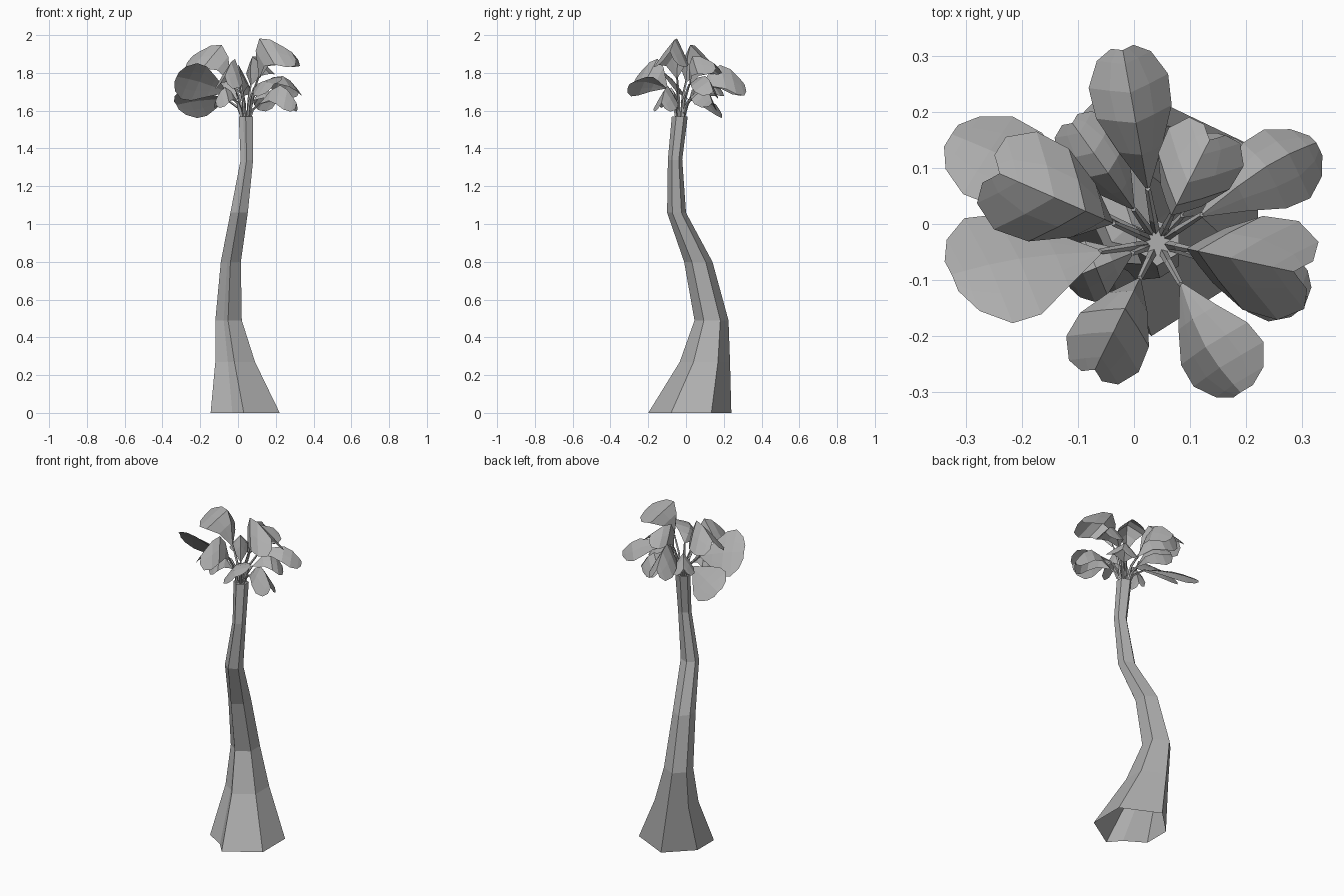
import bpy, bmesh, math
from mathutils import Vector as V

if "Cube" in bpy.data.objects:
    bpy.data.objects.remove(bpy.data.objects["Cube"])

CROWN = V((.042, -.033, 1.55))
grey = bpy.data.materials.new("grey")
grey.diffuse_color = (.43, .43, .43, 1)
grey.use_nodes = True
grey.node_tree.nodes["Principled BSDF"].inputs["Base Color"].default_value = grey.diffuse_color


def make_object(name, bm):
    bmesh.ops.recalc_face_normals(bm, faces=bm.faces)
    me = bpy.data.meshes.new(name)
    bm.to_mesh(me)
    bm.free()
    me.materials.append(grey)
    ob = bpy.data.objects.new(name, me)
    bpy.context.collection.objects.link(ob)


def skin(bm, rows, closed):
    for a, b in zip(rows, rows[1:]):
        n = len(a)
        for i in range(n if closed else n - 1):
            j = (i + 1) % n
            bm.faces.new((a[i], a[j], b[j], b[i]))


# Trunk: one seven-sided section fitted to each ring's centre and size, open underneath
section = [(1, .52), (-.21, 1), (-1, .36), (-1, -.36), (-.37, -.68), (-.04, -1), (1, -.45)]
rings = [  # z, centre x, centre y, half width, half depth
    (0, .038, .02, .183, .22), (.27, -.015, .10, .105, .133),
    (.49, -.05, .135, .07, .09), (.80, -.038, .065, .053, .075),
    (1.06, .006, -.05, .046, .05), (1.34, .047, -.058, .033, .038),
    (1.57, .042, -.033, .038, .042)]
bm = bmesh.new()
rows = [[bm.verts.new((cx + x * w, cy + y * d, z)) for x, y in section]
        for z, cx, cy, w, d in rings]
skin(bm, rows, True)
bm.faces.new(rows[-1])
make_object("trunk", bm)


# Leaf blade: arched along its length, rolled about it, folded down from the midrib
def leaf(name, base, tip, half_width, roll, fold):
    axis = tip - base
    flat = axis.cross(V((0, 0, 1))).normalized()
    rise = flat.cross(axis).normalized()
    a = math.radians(roll)
    up = rise * math.cos(a) + flat * math.sin(a)
    side = flat * math.cos(a) - rise * math.sin(a)
    bm = bmesh.new()
    rows = []
    for t, w in ((0, .05), (.3, .55), (.55, .95), (.75, 1), (.92, .68), (1, .28)):
        mid = base + axis * t + up * fold * 1.35 * math.sin(math.pi * t ** 1.1)
        rows.append([bm.verts.new(mid + side * s * w * half_width
                                  - up * fold * 1.5 * w * abs(s) ** 1.1)
                     for s in (-1, -.5, 0, .5, 1)])
    skin(bm, rows, False)
    make_object(name, bm)


# Stem: thin four-sided tube bending outwards to the blade
def stem(name, end):
    out = V((end.x - CROWN.x, end.y - CROWN.y, 0))
    start = CROWN + out.normalized() * .018
    bend = start + out * .25 + V((0, 0, (end.z - start.z) * .6))
    side = V((-out.y, out.x, 0)).normalized()
    up = side.cross((end - start).normalized())
    bm = bmesh.new()
    rows = [[bm.verts.new(p + d * r) for d in (side, up, -side, -up)]
            for p, r in ((start, .008), (bend, .007), (end, .005))]
    skin(bm, rows, True)
    bm.faces.new(rows[-1])
    make_object(name, bm)


# tip x, y, z, blade start height, half width, roll, fold
leaves = [
    (-.325, .16, 1.63, 1.66, .11, 42, .01), (-.325, -.09, 1.78, 1.70, .14, 45, .01),
    (-.24, .09, 1.89, 1.76, .095, 0, .10), (-.02, .31, 1.74, 1.70, .072, 0, .09),
    (.135, .15, 1.85, 1.74, .075, 0, .08), (.325, .145, 1.70, 1.74, .075, -10, .05),
    (.285, -.085, 1.91, 1.78, .09, 0, .12), (.31, -.13, 1.64, 1.64, .065, 0, .07),
    (.19, -.30, 1.74, 1.72, .09, 35, .02), (-.07, -.26, 1.78, 1.72, .072, 0, .095),
    (.20, .14, 1.64, 1.66, .09, -10, .055), (-.12, -.10, 1.65, 1.65, .055, 0, .055),
    (-.11, .18, 1.72, 1.66, .06, 0, .06)]
for i, (x, y, z, start_z, half_width, roll, fold) in enumerate(leaves, 1):
    tip = V((x, y, z))
    base = CROWN.lerp(tip, .28)
    base.z = start_z
    leaf(f"leaf_{i}", base, tip, half_width, roll, fold)
    stem(f"stem_{i}", base)
